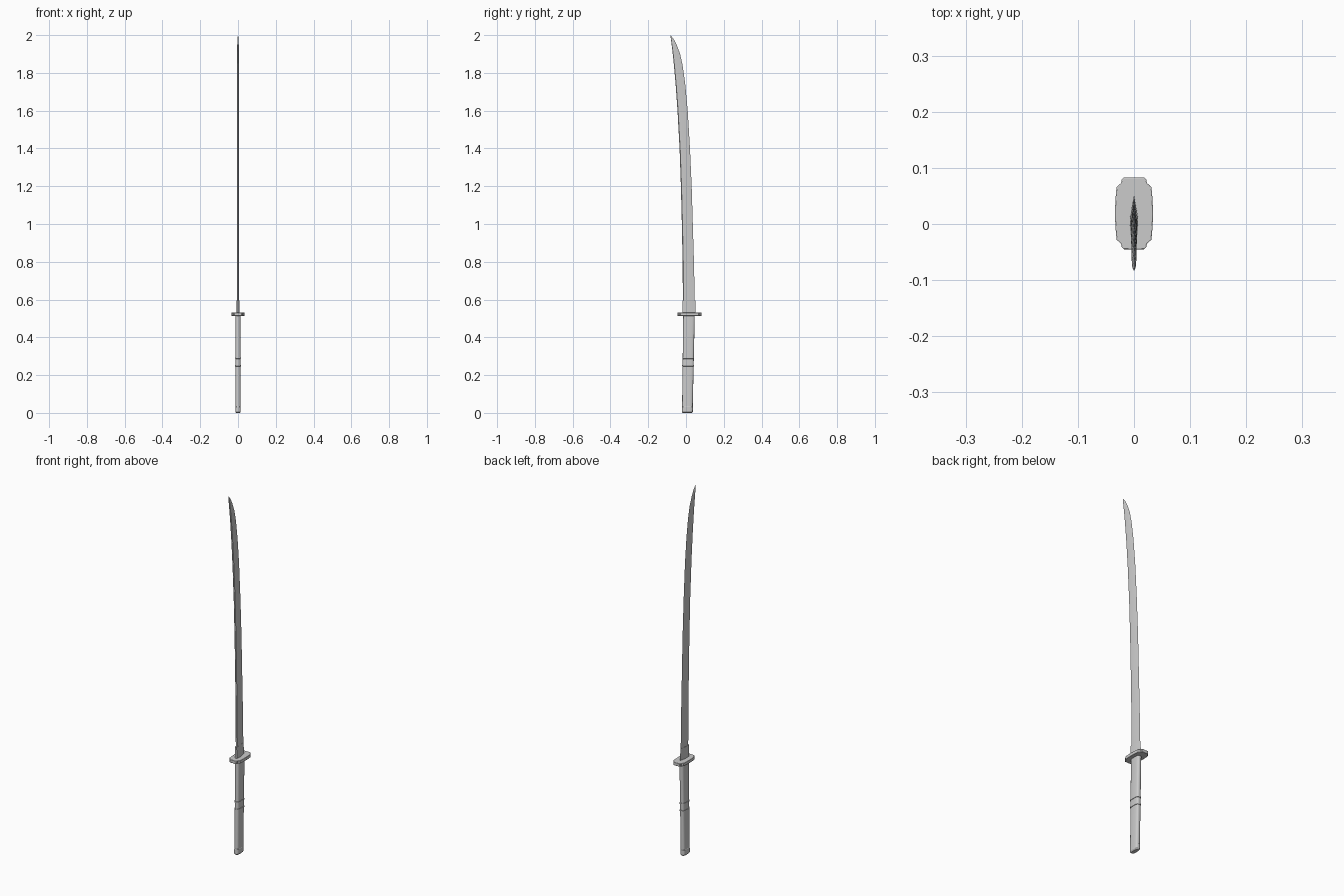
import bpy, bmesh, math

if "Cube" in bpy.data.objects:
    bpy.data.objects.remove(bpy.data.objects["Cube"])


def finish(name, bm, angle=30):
    bmesh.ops.recalc_face_normals(bm, faces=bm.faces)
    me = bpy.data.meshes.new(name)
    bm.to_mesh(me)
    bm.free()
    ob = bpy.data.objects.new(name, me)
    bpy.context.collection.objects.link(ob)
    bpy.ops.object.select_all(action='DESELECT')
    ob.select_set(True)
    bpy.context.view_layer.objects.active = ob
    bpy.ops.object.shade_smooth_by_angle(angle=math.radians(angle))
    return ob


def loft(name, section, stations, angle=30):
    """section: (u, v), u scaled by half thickness, v runs 0..1 between y0 and y1.
    stations: (z, y0, y1, half thickness)."""
    bm = bmesh.new()
    rings = [[bm.verts.new((u * hx, y0 + v * (y1 - y0), z)) for u, v in section]
             for z, y0, y1, hx in stations]
    n = len(section)
    for a, b in zip(rings, rings[1:]):
        for i in range(n):
            bm.faces.new((a[i], a[(i + 1) % n], b[(i + 1) % n], b[i]))
    bm.faces.new(rings[0])
    bm.faces.new(rings[-1])
    return finish(name, bm, angle)


def rounded(power, n=24):
    pts = []
    for i in range(n):
        a = 2 * math.pi * i / n
        c, s = math.cos(a), math.sin(a)
        pts.append((math.copysign(abs(c) ** power, c),
                    0.5 + 0.5 * math.copysign(abs(s) ** power, s)))
    return pts


# Curved blade: blunt spine at -y, ridge, sharp edge at +y
blade_section = [(0, 1), (1, .38), (.85, .06), (0, 0), (-.85, .06), (-1, .38)]
loft("blade", blade_section, [
    (.52, -.016, .048, .0055), (.80, -.018, .042, .0054), (1.0, -.022, .036, .0053),
    (1.2, -.027, .030, .0052), (1.4, -.034, .021, .0051), (1.6, -.045, .009, .005),
    (1.74, -.055, -.004, .0049), (1.84, -.064, -.018, .0047), (1.90, -.070, -.031, .0045),
    (1.95, -.076, -.050, .004), (1.98, -.080, -.066, .003), (2.0, -.083, -.0825, .0004)], 20)

# Collar at the blade root
loft("blade_collar", [(0, 1), (1, .4), (.8, 0), (-.8, 0), (-1, .4)], [
    (.52, -.018, .052, .0075), (.595, -.019, .049, .0068)])

# Guard with notched corners
half = [(.018, .083), (.022, .079), (.023, .073), (.031, .066), (.033, .045),
        (.034, .019), (.033, -.007), (.031, -.028), (.023, -.035), (.022, -.041), (.018, -.045)]
outline = half + [(-x, y) for x, y in reversed(half)]
guard = loft("guard", outline, [(.514, 0, 1, 1), (.531, 0, 1, 1)])
bev = guard.modifiers.new("bevel", 'BEVEL')
bev.width, bev.segments, bev.limit_method = .0015, 2, 'ANGLE'
bev.angle_limit = math.radians(60)

# Handle
grip_section = rounded(.6)


def station(z, grow=0):
    return (z, -.021 + .012 * z - grow, .035 + .022 * z + grow, .0135 + grow)


handle = loft("handle", grip_section, [station(z) for z in (.02, .14, .27, .40, .515)])

# Two raised rings around the handle
for i, z in enumerate((.25, .29)):
    loft(f"handle_ring_{i + 1}", grip_section,
         [station(z + dz, g) for dz, g in
          ((-.004, -.0005), (-.003, .002), (.003, .002), (.004, -.0005))])

# Pommel cap with a cord hole through it
cap = loft("pommel", grip_section, [station(0, -.004), station(.003, -.001), station(.006, .0008),
                                    station(.032, .0008), station(.034, -.0005)])
bm = bmesh.new()
bmesh.ops.create_cone(bm, cap_ends=True, segments=16, radius1=.008, radius2=.008, depth=.08)
for v in bm.verts:
    x, y, z = v.co
    v.co = (z, .006 + y * 1.2, .019 + x * .9)
cutter = finish("hole_cutter", bm)
cutter.hide_render = True
for ob in (cap, handle):
    cut = ob.modifiers.new("cord_hole", 'BOOLEAN')
    cut.operation, cut.solver, cut.object = 'DIFFERENCE', 'EXACT', cutter
    bpy.context.view_layer.objects.active = ob
    bpy.ops.object.modifier_apply(modifier=cut.name)
bpy.data.objects.remove(cutter)
